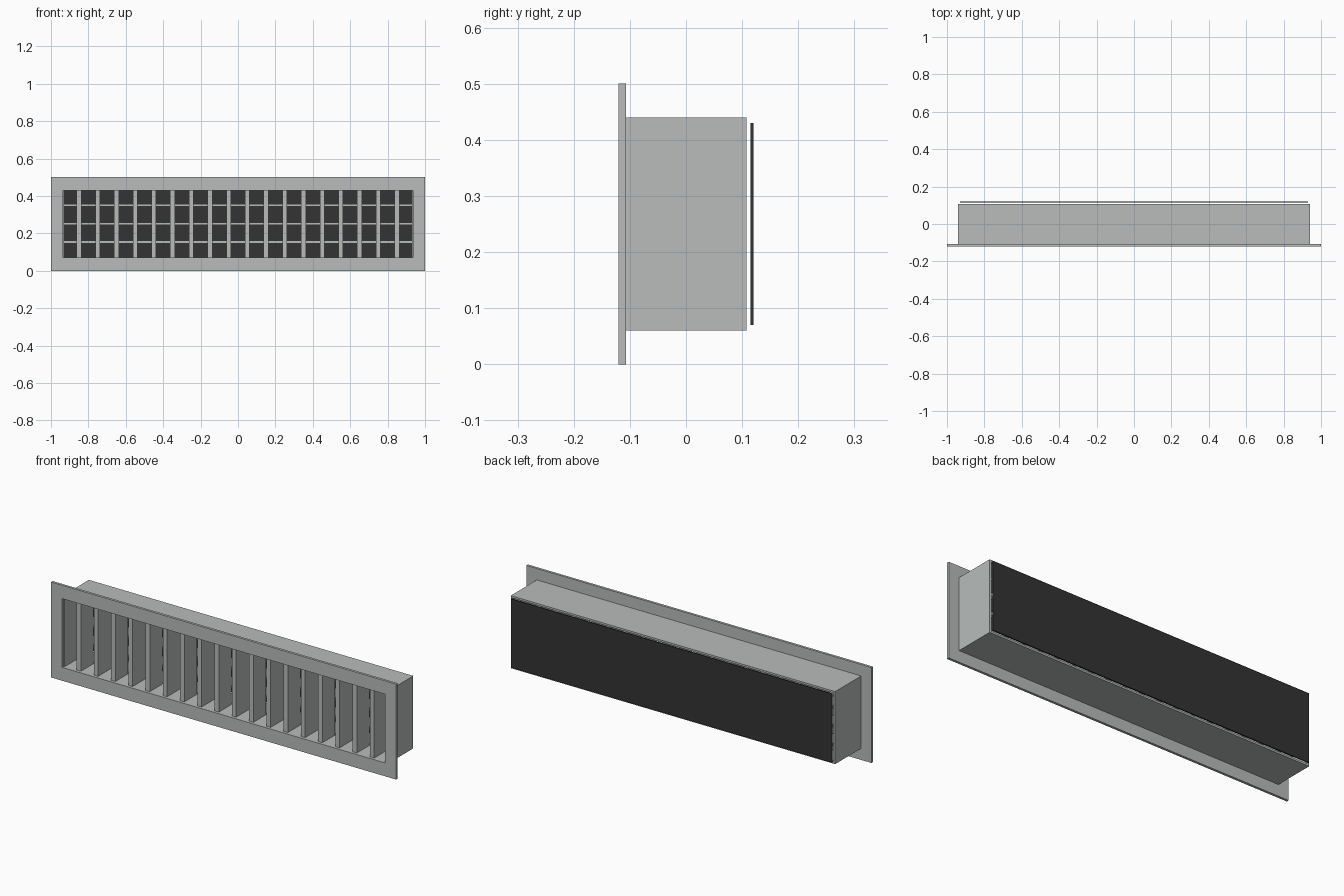
import bpy
import bmesh

if "Cube" in bpy.data.objects:
    bpy.data.objects.remove(bpy.data.objects["Cube"])


def material(name, rgb):
    m = bpy.data.materials.new(name)
    m.diffuse_color = (*rgb, 1.0)
    m.use_nodes = True
    m.node_tree.nodes["Principled BSDF"].inputs["Base Color"].default_value = m.diffuse_color
    return m


GREY = material("light_grey_metal", (0.48, 0.505, 0.495))
DARK = material("dark_backing", (0.033, 0.033, 0.033))


def make_object(name, bm, mat):
    bmesh.ops.recalc_face_normals(bm, faces=bm.faces)
    mesh = bpy.data.meshes.new(name)
    bm.to_mesh(mesh)
    bm.free()
    mesh.materials.append(mat)
    ob = bpy.data.objects.new(name, mesh)
    bpy.context.collection.objects.link(ob)
    return ob


def box(name, x, y, z, mat):
    """Block from (min, max) ranges."""
    bm = bmesh.new()
    bmesh.ops.create_cube(bm, size=1)
    for v in bm.verts:
        for i, (lo, hi) in enumerate((x, y, z)):
            v.co[i] = (lo + hi) / 2 + v.co[i] * (hi - lo)
    return make_object(name, bm, mat)


def rect_ring(name, outer, inner, y0, y1, mat):
    """Rectangular tube along y; outer and inner are (half width, half height)."""
    bm = bmesh.new()
    loops = []
    for (w, h), y in ((outer, y0), (outer, y1), (inner, y1), (inner, y0)):
        loops.append([bm.verts.new((sx * w, y, 0.25 + sz * h))
                      for sx, sz in ((-1, -1), (1, -1), (1, 1), (-1, 1))])
    for k in range(4):
        a, b = loops[k], loops[(k + 1) % 4]
        for i in range(4):
            j = (i + 1) % 4
            bm.faces.new((a[i], a[j], b[j], b[i]))
    return make_object(name, bm, mat)


# Front flange and duct collar behind it
rect_ring("front_frame", (1.0, 0.25), (0.935, 0.18), -0.12, -0.107, GREY)
rect_ring("duct_collar", (0.94, 0.19), (0.93, 0.18), -0.107, 0.108, GREY)

# Upright blades at the front
for i in range(18):
    x = -0.85 + 0.1 * i
    box(f"vertical_blade_{i + 1}", (x - 0.0125, x + 0.0125),
        (-0.105, 0.0), (0.07, 0.43), GREY)

# Level blades behind them
for i in range(3):
    z = 0.154 + 0.098 * i
    box(f"horizontal_blade_{i + 1}", (-0.93, 0.93),
        (0.01, 0.10), (z - 0.007, z + 0.007), GREY)

# Dark plate standing just off the back
box("back_panel", (-0.93, 0.93), (0.115, 0.12), (0.07, 0.43), DARK)
